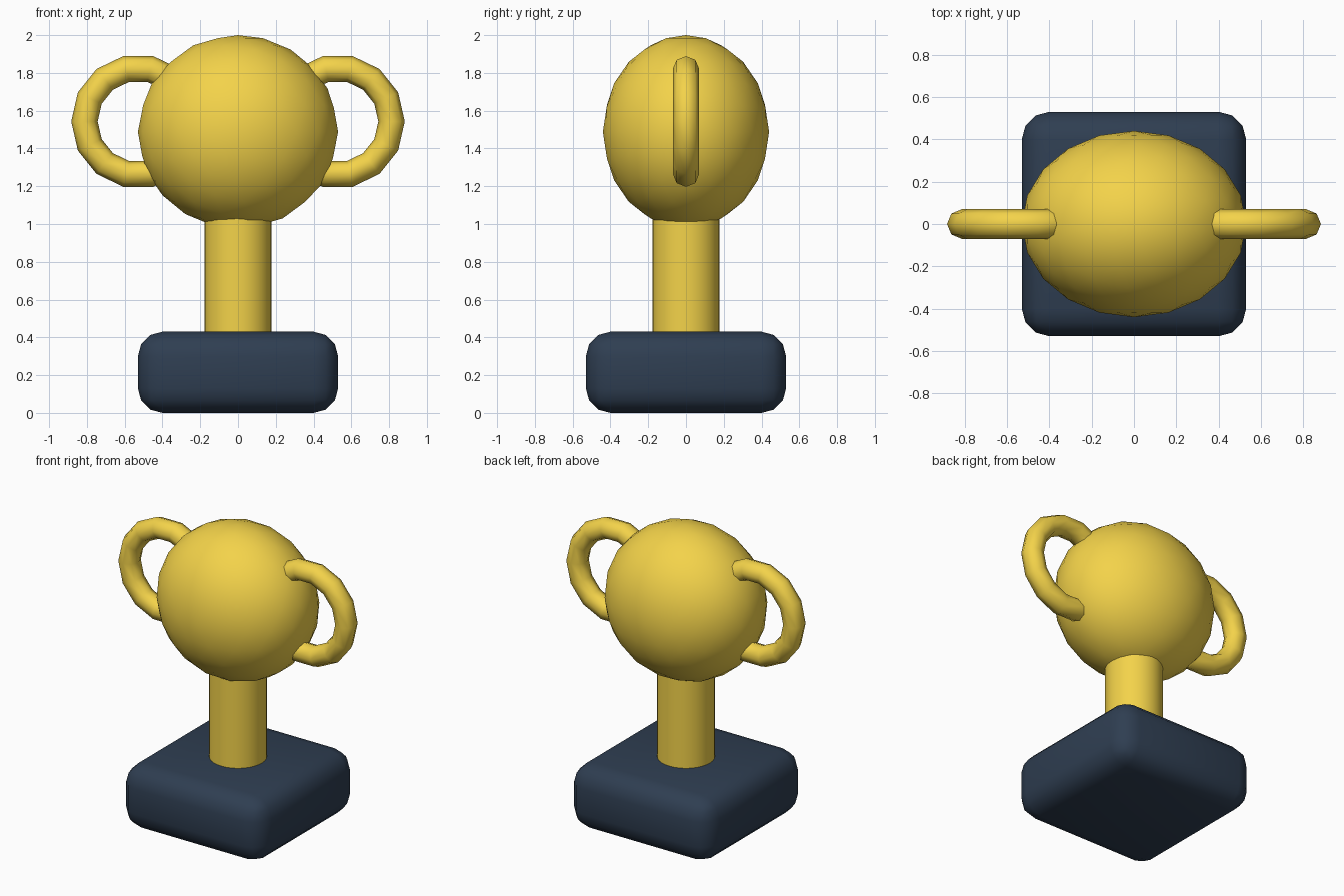
import bpy
import math

if "Cube" in bpy.data.objects:
    bpy.data.objects.remove(bpy.data.objects["Cube"])


def material(name, color):
    mat = bpy.data.materials.new(name)
    mat.diffuse_color = color
    mat.use_nodes = True
    mat.node_tree.nodes["Principled BSDF"].inputs["Base Color"].default_value = mat.diffuse_color
    return mat


gold = material("gold", (0.90, 0.65, 0.068, 1))
navy = material("navy", (0.028, 0.048, 0.083, 1))


def finish(name, mat, angle=60):
    obj = bpy.context.object
    obj.name = name
    obj.data.materials.append(mat)
    bpy.ops.object.shade_smooth_by_angle(angle=math.radians(angle))
    return obj


# Rounded square base
bpy.ops.mesh.primitive_cube_add(size=1, location=(0, 0, 0.215))
bpy.context.object.scale = (1.06, 1.06, 0.43)
bpy.ops.object.transform_apply(location=False, rotation=False, scale=True)
bevel = bpy.context.object.modifiers.new("rounding", 'BEVEL')
bevel.width = 0.13
bevel.segments = 3
bpy.ops.object.modifier_apply(modifier=bevel.name)
finish("base", navy)

# Stem, sunk slightly into base and bowl
bpy.ops.mesh.primitive_cylinder_add(vertices=32, radius=0.178, depth=0.68,
                                    location=(0, 0, 0.72))
finish("stem", gold)

# Egg-shaped bowl
bpy.ops.mesh.primitive_ico_sphere_add(subdivisions=3, radius=1,
                                      location=(0, 0, 1.488))
bpy.context.object.scale = (0.53, 0.44, 0.512)
bpy.ops.object.transform_apply(location=False, rotation=False, scale=True)
finish("bowl", gold)

# Ring handles, inner halves buried in the bowl
for side, label in ((-1, "left"), (1, "right")):
    bpy.ops.mesh.primitive_torus_add(
        major_segments=14, minor_segments=8,
        major_radius=0.285, minor_radius=0.07,
        location=(side * 0.528, 0, 1.543),
        rotation=(math.pi / 2, 0, 0 if side > 0 else math.pi))
    finish(label + "_handle", gold, 80)
